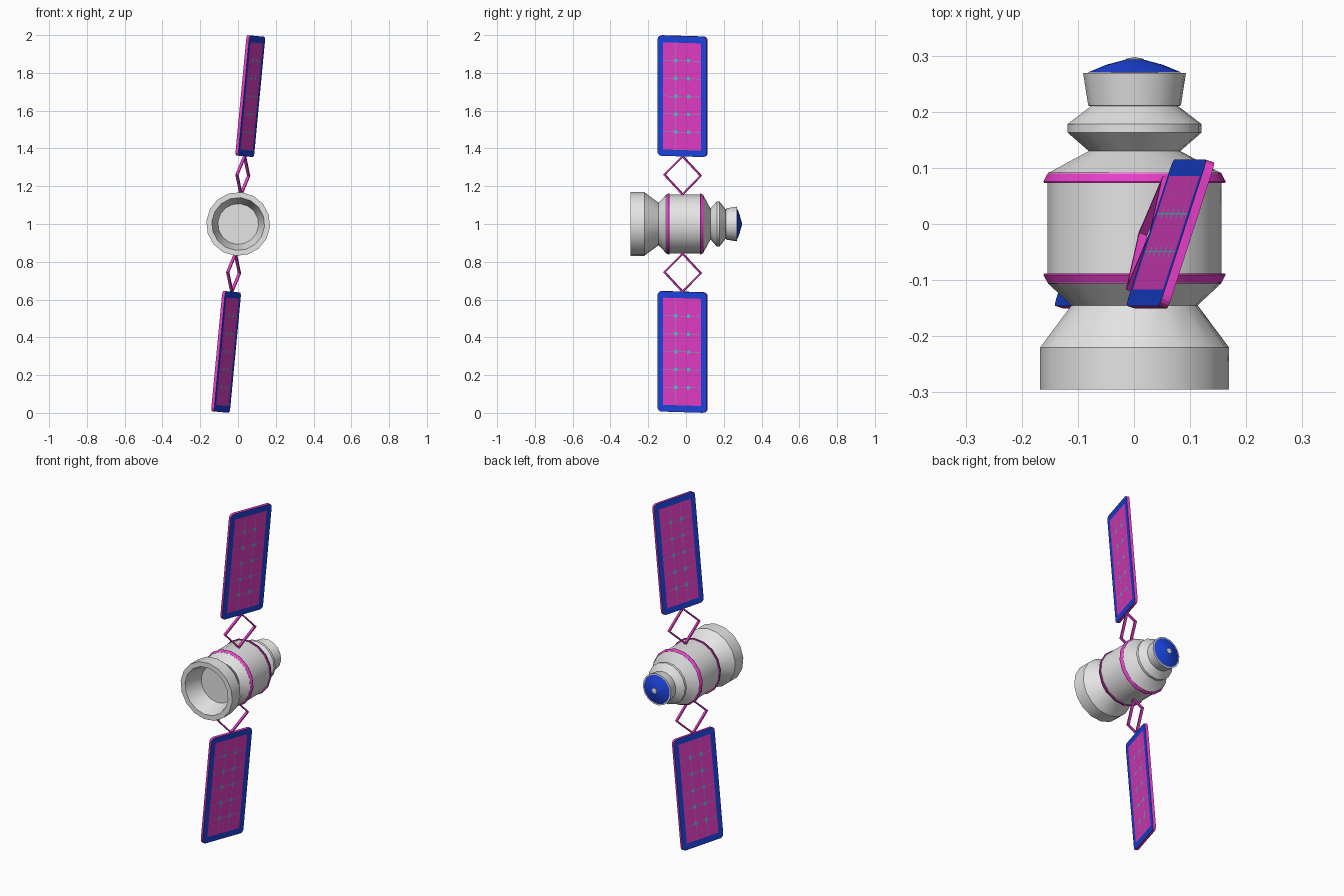
import bpy, bmesh, math
from mathutils import Matrix, Vector

cube = bpy.data.objects.get("Cube")
if cube:
    bpy.data.objects.remove(cube, do_unlink=True)


def material(name, rgb):
    m = bpy.data.materials.new(name)
    m.diffuse_color = (*rgb, 1)
    m.use_nodes = True
    m.node_tree.nodes["Principled BSDF"].inputs["Base Color"].default_value = (*rgb, 1)
    return m


GREY = material("light grey", (0.78, 0.78, 0.78))
PINK = material("magenta", (0.82, 0.05, 0.60))
BLUE = material("deep blue", (0.012, 0.06, 0.75))
TEAL = material("teal", (0.12, 0.50, 0.56))

SIDES = 16
PIVOT = Vector((0.001, -0.018, 1.0))
LEAN = Matrix.Translation(PIVOT) @ Matrix.Rotation(math.radians(5.4), 4, "Y")
TURN = LEAN @ Matrix.Rotation(math.radians(-18), 4, "Z")


def finish(name, bm, mats, matrix):
    bmesh.ops.recalc_face_normals(bm, faces=bm.faces)
    bm.transform(matrix)
    me = bpy.data.meshes.new(name)
    bm.to_mesh(me)
    bm.free()
    for m in mats:
        me.materials.append(m)
    ob = bpy.data.objects.new(name, me)
    bpy.context.collection.objects.link(ob)
    return ob


def lathe(name, profile, mat, closed=False):
    """Spin (y, radius) points round the body axis."""
    bm = bmesh.new()
    verts = [bm.verts.new((r, y - PIVOT.y, 0)) for y, r in profile]
    loop = verts + verts[:1] if closed else verts
    edges = [bm.edges.new(pair) for pair in zip(loop, loop[1:])]
    bmesh.ops.spin(bm, geom=verts + edges, axis=(0, 1, 0), cent=(0, 0, 0),
                   angle=math.tau, steps=SIDES, use_duplicate=False)
    bmesh.ops.remove_doubles(bm, verts=bm.verts, dist=0.0005)
    ob = finish(name, bm, [mat], LEAN)
    bpy.ops.object.select_all(action="DESELECT")
    ob.select_set(True)
    bpy.context.view_layer.objects.active = ob
    bpy.ops.object.shade_smooth_by_angle(angle=math.radians(28))


def rounded_slab(bm, thick, half, z0, z1, r, steps=4):
    """Board across x with rounded corners."""
    pts = []
    corners = ((half - r, z1 - r), (r - half, z1 - r), (r - half, z0 + r), (half - r, z0 + r))
    for i, (cy, cz) in enumerate(corners):
        for k in range(steps + 1):
            a = math.pi / 2 * (i + k / steps)
            pts.append(bm.verts.new((-thick, cy + r * math.cos(a), cz + r * math.sin(a))))
    out = bmesh.ops.extrude_face_region(bm, geom=[bm.faces.new(pts)], use_keep_orig=True)["geom"]
    bmesh.ops.translate(bm, vec=(2 * thick, 0, 0),
                        verts=[v for v in out if isinstance(v, bmesh.types.BMVert)])


# Hull with an open, recessed front bell
lathe("hull", [(-0.19, 0), (-0.19, 0.108), (-0.295, 0.14), (-0.295, 0.169),
               (-0.22, 0.169), (-0.145, 0.113), (-0.105, 0.156), (0.09, 0.156),
               (0.13, 0.082), (0.163, 0.12), (0.178, 0.12), (0.21, 0.078),
               (0.211, 0.083), (0.269, 0.092), (0.27, 0)], GREY)
lathe("nose_dome", [(0.27, 0.084), (0.284, 0.05), (0.293, 0.016), (0.2955, 0)], BLUE)
lathe("nose_tip", [(0.292, 0.017), (0.2945, 0.015), (0.2975, 0)], GREY)

# Two wedge-shaped bands round the hull
for name, y, step in (("front_band", -0.107, 0.019), ("rear_band", 0.092, -0.019)):
    lathe(name, [(y, 0.148), (y, 0.1545), (y + step * 0.85, 0.163),
                 (y + step, 0.162), (y + step, 0.15)], PINK, closed=True)

HALF, THICK = 0.137, 0.008          # half width and half thickness of a panel
LOW, HIGH = 0.360, 1.0
CY, CZ0, CZ1 = 0.106, LOW + 0.034, HIGH - 0.036    # cell area
COLS, ROWS = 3, 6
LINE, PATCH = 0.0012, 0.009         # half widths of grid lines and crossings
Y_LINES = [-CY + 2 * CY * c / COLS for c in range(1, COLS)]
Z_LINES = [CZ0 + (CZ1 - CZ0) * r / ROWS for r in range(1, ROWS)]


def panel_colour(face):
    """0 blue border, 1 magenta rim and cells, 2 teal grid."""
    _, y, z = face.calc_center_median()
    if abs(face.normal.x) < 0.9:
        return 1
    if abs(y) > CY or not CZ0 < z < CZ1:
        return 0
    dy = min(abs(y - line) for line in Y_LINES)
    dz = min(abs(z - line) for line in Z_LINES)
    on_line = min(dy, dz) < LINE
    at_crossing = max(dy, dz) < PATCH
    return 2 if on_line or at_crossing else 1


for side, angle in (("upper", 0), ("lower", math.pi)):
    place = TURN @ Matrix.Rotation(angle, 4, "Y")

    # Panel board, its faces cut along the cell grid
    bm = bmesh.new()
    rounded_slab(bm, THICK, HALF, LOW, HIGH, 0.022)
    offsets = (-PATCH, -LINE, LINE, PATCH)
    y_cuts = [-CY, CY] + [line + o for line in Y_LINES for o in offsets]
    z_cuts = [CZ0, CZ1] + [line + o for line in Z_LINES for o in offsets]
    cuts = [Vector((0, y, 0)) for y in y_cuts] + [Vector((0, 0, z)) for z in z_cuts]
    for co in cuts:
        bmesh.ops.bisect_plane(bm, geom=bm.verts[:] + bm.edges[:] + bm.faces[:],
                               plane_co=co, plane_no=co.normalized(), dist=1e-6)
    bm.normal_update()
    for f in bm.faces:
        f.material_index = panel_colour(f)
    finish(side + "_panel", bm, [BLUE, PINK, TEAL], place)

    # Diamond strut frame between hull and panel
    bm = bmesh.new()
    mid, reach, bar, depth = 0.259, 0.101, 0.0055, 0.0075
    rings = []
    for d in (reach + bar, reach - bar):
        for x in (-depth, depth):
            rings.append([bm.verts.new((x, d * a, mid + d * b))
                          for a, b in ((0, 1), (1, 0), (0, -1), (-1, 0))])
    order = (rings[0], rings[1], rings[3], rings[2])
    for k in range(4):
        p, q = order[k], order[(k + 1) % 4]
        for i in range(4):
            j = (i + 1) % 4
            bm.faces.new((p[i], p[j], q[j], q[i]))
    finish(side + "_strut", bm, [PINK], place)
